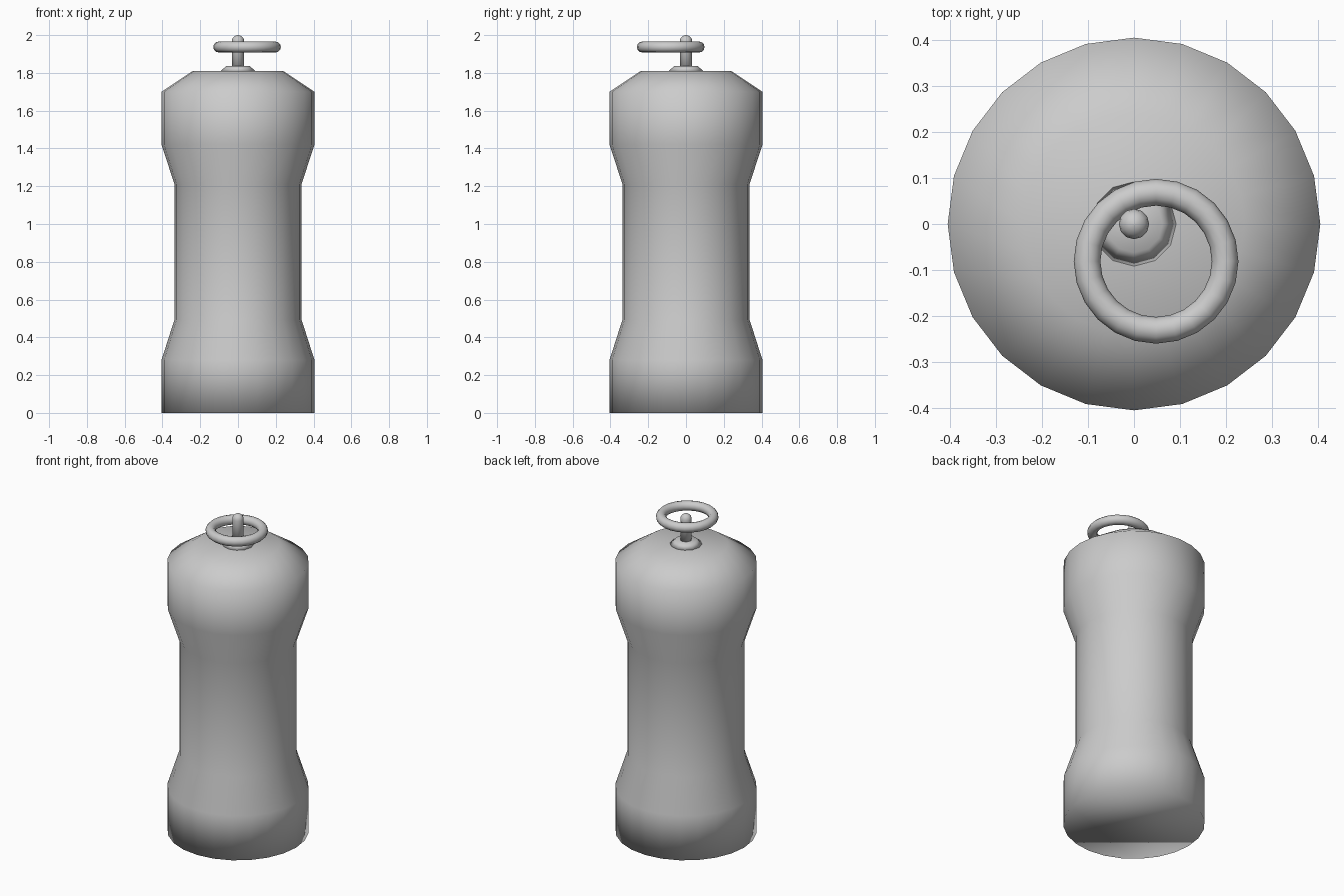
import bpy, bmesh
from math import cos, sin, pi

cube = bpy.data.objects.get("Cube")
if cube:
    bpy.data.objects.remove(cube)

grey = bpy.data.materials.new("plain_grey")
grey.use_nodes = True
colour = (0.6, 0.6, 0.6, 1)
grey.diffuse_color = colour
grey.node_tree.nodes["Principled BSDF"].inputs["Base Color"].default_value = colour


def ring_mesh(name, rings, sides, loop=False, centre=(0, 0)):
    """Lathe (radius, height) rings; cap the ends, or join them when loop is set."""
    bm = bmesh.new()
    rows = [[bm.verts.new((centre[0] + r * cos(2 * pi * i / sides),
                           centre[1] + r * sin(2 * pi * i / sides), z))
             for i in range(sides)] for r, z in rings]
    pairs = list(zip(rows, rows[1:] + rows[:1])) if loop else list(zip(rows, rows[1:]))
    for low, high in pairs:
        for i in range(sides):
            j = (i + 1) % sides
            bm.faces.new((low[i], low[j], high[j], high[i]))
    if not loop:
        bm.faces.new(rows[0][::-1])
        bm.faces.new(rows[-1])
    bmesh.ops.recalc_face_normals(bm, faces=bm.faces)
    for face in bm.faces:
        face.smooth = True
    mesh = bpy.data.meshes.new(name)
    bm.to_mesh(mesh)
    bm.free()
    mesh.materials.append(grey)
    obj = bpy.data.objects.new(name, mesh)
    bpy.context.collection.objects.link(obj)
    return obj


# Waisted canister body with a bevelled shoulder
ring_mesh("body", [(0.405, 0), (0.405, 0.28), (0.336, 0.495), (0.336, 1.21),
                   (0.405, 1.42), (0.405, 1.70), (0.24, 1.81)], 24)

# Low collar around the pin
ring_mesh("collar", [(0.094, 1.808), (0.062, 1.836)], 12)

# Pin with a rounded tip
pin_r, tip_z = 0.033, 1.967
tip = [(pin_r * cos(a), tip_z + pin_r * sin(a)) for a in (0, pi / 8, pi / 4, 3 * pi / 8)]
ring_mesh("pin", [(pin_r, 1.82)] + tip + [(0.002, 2.0)], 12)

# Pull ring, hanging off-centre on the pin
tube = [(0.15 + 0.029 * cos(2 * pi * k / 12), 1.937 + 0.029 * sin(2 * pi * k / 12))
        for k in range(12)]
ring_mesh("pull_ring", tube, 24, loop=True, centre=(0.048, -0.081))
